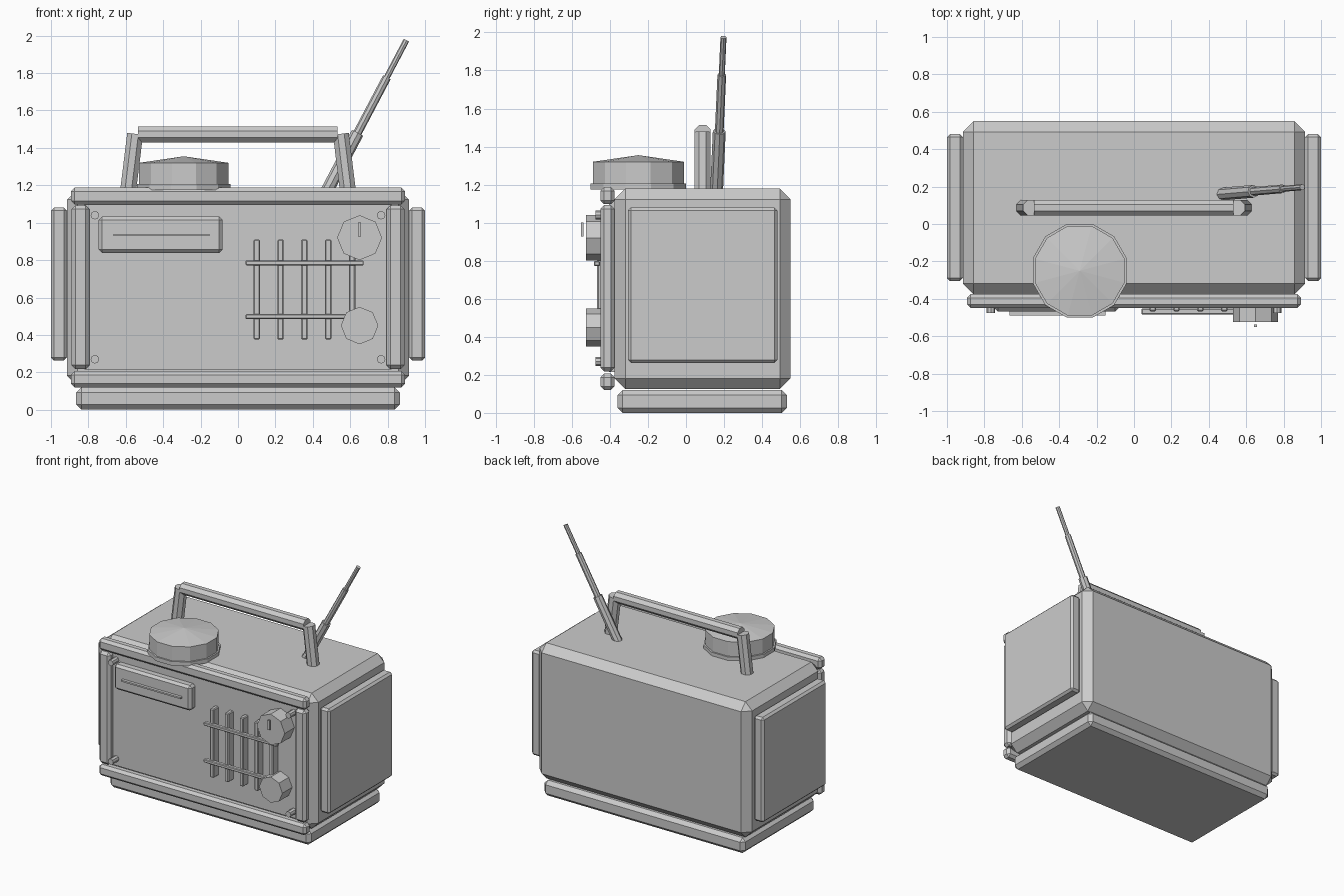
import bpy, bmesh, math
from mathutils import Vector

if "Cube" in bpy.data.objects:
    bpy.data.objects.remove(bpy.data.objects["Cube"])

grey = bpy.data.materials.new("plain grey")
grey.diffuse_color = (0.6, 0.6, 0.6, 1)
grey.use_nodes = True
grey.node_tree.nodes["Principled BSDF"].inputs["Base Color"].default_value = grey.diffuse_color


def finish(name, bm):
    bmesh.ops.recalc_face_normals(bm, faces=bm.faces)
    mesh = bpy.data.meshes.new(name)
    bm.to_mesh(mesh)
    bm.free()
    mesh.materials.append(grey)
    ob = bpy.data.objects.new(name, mesh)
    bpy.context.collection.objects.link(ob)
    return ob


def box(name, x, y, z, bevel=0.0):
    """Box from (min, max) ranges with a single-segment chamfer."""
    bm = bmesh.new()
    bmesh.ops.create_cube(bm, size=1)
    for v in bm.verts:
        for i, (lo, hi) in enumerate((x, y, z)):
            v.co[i] = lo + (v.co[i] + 0.5) * (hi - lo)
    if bevel:
        bmesh.ops.bevel(bm, geom=bm.edges[:], offset=bevel, segments=1,
                        affect='EDGES', profile=0.5)
    return finish(name, bm)


def rod(name, a, b, r1, r2=None, sides=8, turn=0.0):
    """Straight prism or taper between two points."""
    a, b = Vector(a), Vector(b)
    axis = b - a
    rot = axis.to_track_quat('Z', 'Y')
    bm = bmesh.new()
    rings = []
    for end, r in ((0, r1), (axis.length, r1 if r2 is None else r2)):
        rings.append([bm.verts.new(a + rot @ Vector((
            r * math.cos(turn + math.tau * i / sides),
            r * math.sin(turn + math.tau * i / sides), end))) for i in range(sides)])
    lo, hi = rings
    for i in range(sides):
        j = (i + 1) % sides
        bm.faces.new((lo[i], lo[j], hi[j], hi[i]))
    bm.faces.new(lo[::-1])
    bm.faces.new(hi)
    return finish(name, bm)


def lathe(name, center, profile, sides, turn):
    """Vertical turned part; the profile ends at an apex (radius 0)."""
    bm = bmesh.new()
    cx, cy = center
    rings = []
    for r, z in profile[:-1]:
        rings.append([bm.verts.new((cx + r * math.cos(turn + math.tau * i / sides),
                                    cy + r * math.sin(turn + math.tau * i / sides), z))
                      for i in range(sides)])
    apex = bm.verts.new((cx, cy, profile[-1][1]))
    bm.faces.new(rings[0][::-1])
    for i in range(sides):
        j = (i + 1) % sides
        for lo, hi in zip(rings, rings[1:]):
            bm.faces.new((lo[i], lo[j], hi[j], hi[i]))
        bm.faces.new((rings[-1][i], rings[-1][j], apex))
    return finish(name, bm)


# Case and plinth
box("case", (-0.915, 0.915), (-0.375, 0.55), (0.125, 1.18), 0.057)
box("base", (-0.865, 0.865), (-0.36, 0.53), (0.0, 0.12), 0.027)

# Front panel and its frame
box("front_panel", (-0.82, 0.82), (-0.405, -0.36), (0.215, 1.12))
box("frame_top", (-0.893, 0.893), (-0.45, -0.375), (1.097, 1.187), 0.02)
box("frame_bottom", (-0.893, 0.893), (-0.45, -0.375), (0.12, 0.207), 0.02)

# Parts mirrored left and right
for s, side in ((-1, "left"), (1, "right")):
    box("frame_" + side, sorted((s * 0.795, s * 0.89)), (-0.45, -0.375), (0.218, 1.092), 0.02)
    box("side_panel_" + side, sorted((s * 0.915, s * 1.0)), (-0.305, 0.48), (0.263, 1.08), 0.016)
    rod("handle_post_" + side, (s * 0.59, 0.087, 1.15), (s * 0.55, 0.087, 1.475),
        0.046, turn=math.pi / 8)
    for z in (0.27, 1.04):
        rod("screw_" + side, (s * 0.765, -0.39, z), (s * 0.765, -0.475, z), 0.023)

# Handle bar
rod("handle_bar", (-0.535, 0.087, 1.472), (0.532, 0.087, 1.472), 0.046, turn=math.pi / 8)

# Display plate with a thin slot strip
box("display_plate", (-0.745, -0.083), (-0.468, -0.39), (0.838, 1.033), 0.018)
box("display_strip", (-0.665, -0.153), (-0.49, -0.455), (0.928, 0.94))

# Speaker grille
for i in range(5):
    x = 0.1 + 0.1275 * i
    box("grille_upright", (x - 0.017, x + 0.017), (-0.467, -0.4), (0.375, 0.91), 0.006)
for z in (0.498, 0.785):
    box("grille_crossbar", (0.04, 0.672), (-0.484, -0.452), (z - 0.013, z + 0.013), 0.005)

# Knobs and pointer
rod("upper_knob", (0.65, -0.40, 0.92), (0.65, -0.525, 0.92), 0.12)
rod("lower_knob", (0.65, -0.40, 0.45), (0.65, -0.525, 0.45), 0.1)
box("knob_pointer", (0.642, 0.658), (-0.552, -0.538), (0.926, 1.0))

# Round dial on the top
lathe("top_dial_flange", (-0.29, -0.25),
      [(0.26, 1.175), (0.26, 1.207), (0.0, 1.207)], 12, math.pi / 12)
lathe("top_dial", (-0.29, -0.25),
      [(0.248, 1.19), (0.248, 1.32), (0.0, 1.355)], 12, math.pi / 12)

# Telescopic aerial
foot, tip = Vector((0.465, 0.16, 1.15)), Vector((0.9, 0.197, 1.975))
for name, t0, t1, r in (("aerial_lower", 0, 0.4, 0.034),
                        ("aerial_middle", 0.38, 0.76, 0.023),
                        ("aerial_upper", 0.75, 1, 0.016)):
    rod(name, foot.lerp(tip, t0), foot.lerp(tip, t1), r)
